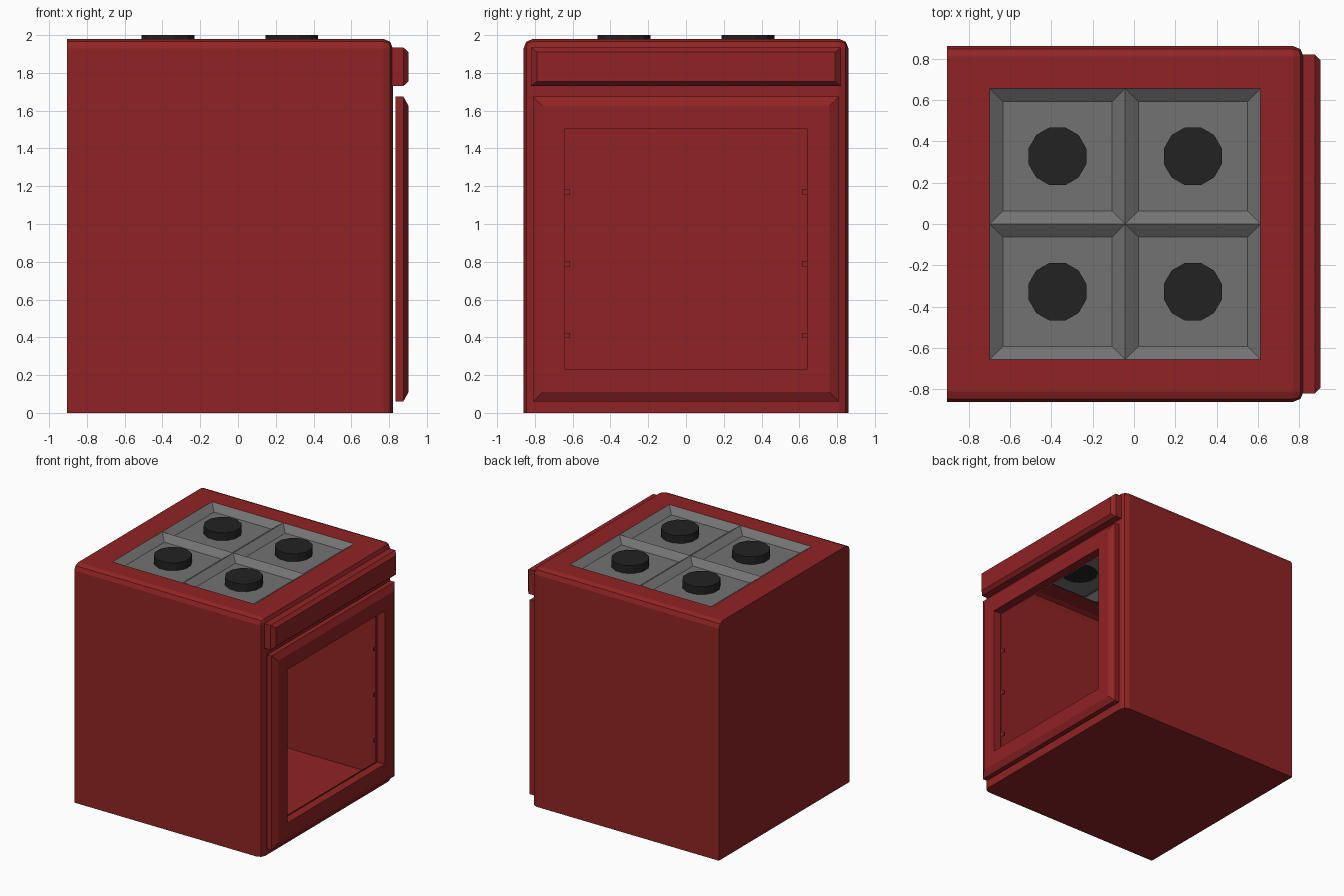
import bpy
import bmesh
from math import pi
from mathutils import Matrix, Vector

if "Cube" in bpy.data.objects:
    bpy.data.objects.remove(bpy.data.objects["Cube"], do_unlink=True)


def material(name, rgb):
    mat = bpy.data.materials.new(name)
    mat.use_nodes = True
    mat.diffuse_color = (*rgb, 1)
    mat.node_tree.nodes["Principled BSDF"].inputs["Base Color"].default_value = (*rgb, 1)
    return mat


RED = material("red enamel", (0.28, 0.017, 0.018))
GREY = material("grey metal", (0.17, 0.17, 0.17))
BLACK = material("black iron", (0.016, 0.016, 0.016))


def finish(bm, name, mat):
    mesh = bpy.data.meshes.new(name)
    bm.to_mesh(mesh)
    bm.free()
    mesh.materials.append(mat)
    obj = bpy.data.objects.new(name, mesh)
    bpy.context.collection.objects.link(obj)
    return obj


def box(lo, hi):
    bm = bmesh.new()
    lo, hi = Vector(lo), Vector(hi)
    bmesh.ops.create_cube(bm, size=1, matrix=Matrix.Translation((lo + hi) / 2)
                          @ Matrix.Diagonal((*(hi - lo), 1)))
    return bm


def face_towards(bm, direction):
    bm.normal_update()
    d = Vector(direction)
    flat = [f for f in bm.faces if f.normal.dot(d) > 0.99]
    return max(flat, key=lambda f: f.calc_center_median().dot(d))


def inset_to(bm, face, lo, hi):
    """Inset a four-sided face so that its corners land on the given rectangle."""
    bmesh.ops.inset_individual(bm, faces=[face], thickness=0.02)
    mid = face.calc_center_median()
    for v in face.verts:
        v.co = [lo[i] if v.co[i] < mid[i] else hi[i] for i in range(3)]
    return face


BACK, FRONT, SIDE, TOP = -0.905, 0.82, 0.86, 1.98
WIN_Y, WIN_LO, WIN_HI = 0.64, 0.23, 1.505
HOB_X, HOB_HALF, PAN_DEPTH = -0.043, 0.655, 0.045

# Body shell: rounded top and front edges, openings for hob and oven
bm = box((BACK, -SIDE, 0), (FRONT, SIDE, TOP))


def is_rounded(edge):
    a, b = (v.co for v in edge.verts)
    on_top = min(a.z, b.z) > 1 and max(a.x, b.x) > 0
    upright_front = min(a.x, b.x) > 0 and abs(a.z - b.z) > 1
    return on_top or upright_front


bmesh.ops.bevel(bm, geom=[e for e in bm.edges if is_rounded(e)], offset=0.05,
                segments=2, profile=0.5, affect='EDGES')
hob_hole = inset_to(bm, face_towards(bm, (0, 0, 1)),
                    (HOB_X - HOB_HALF, -HOB_HALF, TOP), (HOB_X + HOB_HALF, HOB_HALF, TOP))
oven_hole = inset_to(bm, face_towards(bm, (1, 0, 0)),
                     (FRONT, -WIN_Y, WIN_LO), (FRONT, WIN_Y, WIN_HI))
bmesh.ops.delete(bm, geom=[hob_hole, oven_hole], context='FACES')
finish(bm, "stove_body", RED)

# Hob: four shallow sloped pans
bm = bmesh.new()
bmesh.ops.create_grid(bm, x_segments=2, y_segments=2, size=HOB_HALF,
                      matrix=Matrix.Translation((HOB_X, 0, TOP)))
pans = list(bm.faces)
bmesh.ops.inset_individual(bm, faces=pans, thickness=0.09)
for pan in pans:
    for v in pan.verts:
        v.co.z -= PAN_DEPTH
finish(bm, "hob_pans", GREY)

# Burners: one twelve-sided disc in each pan
bottom, top = TOP - PAN_DEPTH - 0.003, 2.0
for side_x, x_name in ((-1, "rear"), (1, "front")):
    for side_y, y_name in ((-1, "right"), (1, "left")):
        centre = (HOB_X + side_x * HOB_HALF / 2, side_y * HOB_HALF / 2, (bottom + top) / 2)
        bm = bmesh.new()
        bmesh.ops.create_cone(bm, cap_ends=True, segments=12, radius1=0.145, radius2=0.145,
                              depth=top - bottom,
                              matrix=Matrix.Translation(centre) @ Matrix.Rotation(pi / 12, 4, 'Z'))
        finish(bm, f"burner_{x_name}_{y_name}", BLACK)

# Oven door: bevelled slab with a through window
DOOR_BACK, DOOR_FRONT = 0.833, 0.903
bm = box((DOOR_BACK, -0.81, 0.06), (0.875, 0.81, 1.675))
panel = inset_to(bm, face_towards(bm, (1, 0, 0)),
                 (DOOR_FRONT, -0.76, 0.11), (DOOR_FRONT, 0.76, 1.625))
holes = [inset_to(bm, f, (x, -WIN_Y, WIN_LO), (x, WIN_Y, WIN_HI))
         for f, x in ((panel, DOOR_FRONT), (face_towards(bm, (-1, 0, 0)), DOOR_BACK))]
rims = [e for f in holes for e in f.edges]
bmesh.ops.delete(bm, geom=holes, context='FACES_ONLY')
bmesh.ops.bridge_loops(bm, edges=rims)
bmesh.ops.recalc_face_normals(bm, faces=bm.faces)
finish(bm, "oven_door", RED)

# Shelf tabs at the edges of the oven opening
for side, name in ((-1, "right"), (1, "left")):
    for i in range(3):
        z = 0.41 + 0.38 * i
        y0, y1 = sorted((side * 0.615, side * 0.645))
        finish(box((FRONT - 0.01, y0, z - 0.014), (FRONT, y1, z + 0.014)),
               f"shelf_tab_{name}_{i + 1}", RED)

# Control panel above the door
bm = box((FRONT - 0.005, -0.82, 1.73), (0.875, 0.82, 1.935))
inset_to(bm, face_towards(bm, (1, 0, 0)), (DOOR_FRONT, -0.79, 1.755), (DOOR_FRONT, 0.79, 1.91))
finish(bm, "control_panel", RED)
